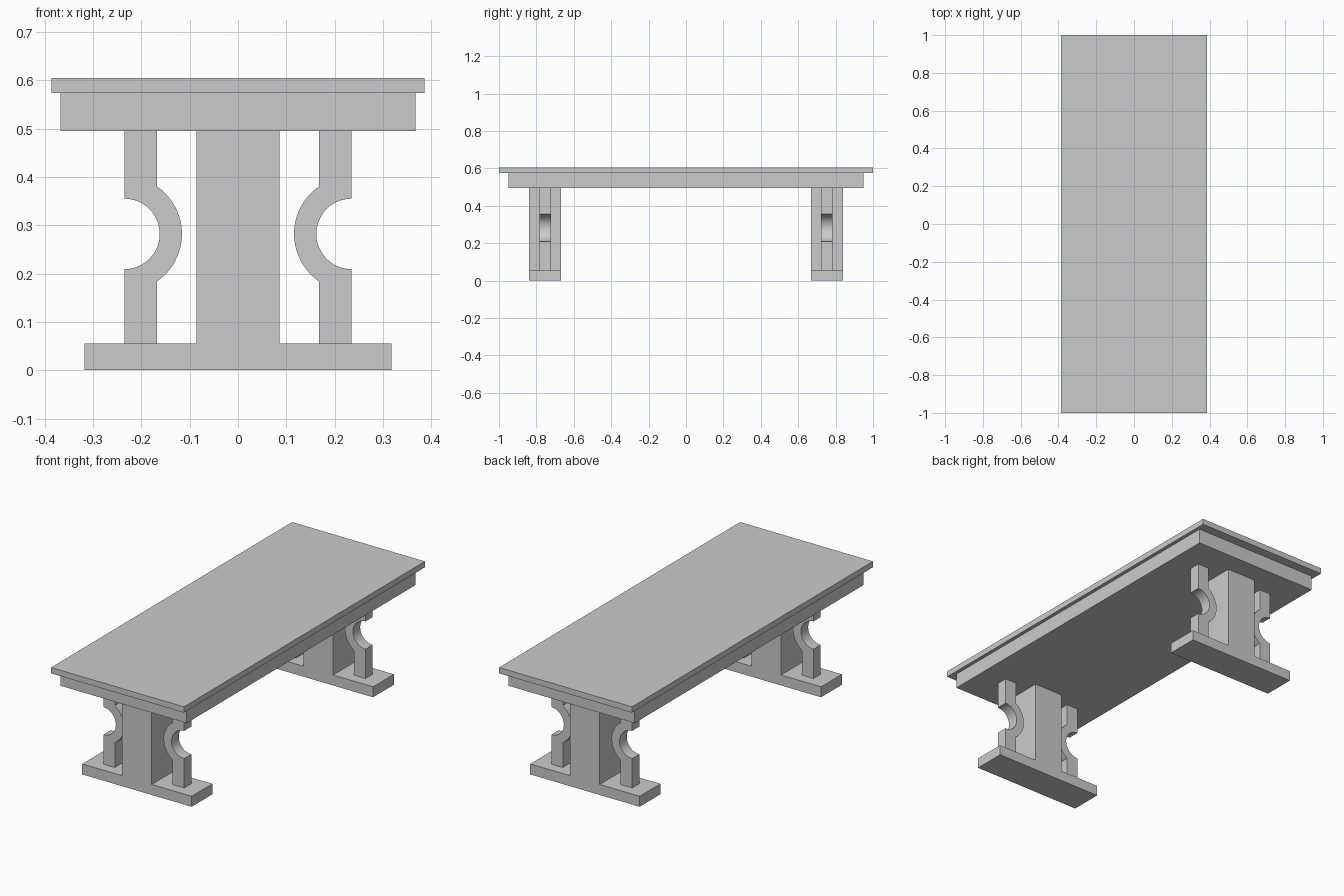
import bpy, bmesh, math

if "Cube" in bpy.data.objects:
    bpy.data.objects.remove(bpy.data.objects["Cube"])


def box(name, x, y, z0, z1, cy=0.0):
    """Box from half sizes x, y and a height range."""
    bm = bmesh.new()
    bmesh.ops.create_cube(bm, size=1)
    for v in bm.verts:
        v.co = (v.co.x * 2 * x, v.co.y * 2 * y + cy, z0 if v.co.z < 0 else z1)
    me = bpy.data.meshes.new(name)
    bm.to_mesh(me)
    bm.free()
    ob = bpy.data.objects.new(name, me)
    bpy.context.collection.objects.link(ob)
    return ob


def arc(cx, cz, r, a0, a1, n=24):
    return [(cx + r * math.cos(a0 + (a1 - a0) * i / n),
             cz + r * math.sin(a0 + (a1 - a0) * i / n)) for i in range(n + 1)]


def bracket(name, side, cy):
    """Flat upright with a C-shaped bow toward the post."""
    xi, xo, z0, z1, cz = 0.168, 0.235, 0.055, 0.495, 0.282
    r_out, r_in, half = 0.119, 0.073, 0.03
    a = math.acos((xi - xo) / r_out)
    pts = [(xo, z1), (xi, z1)]
    pts += arc(xo, cz, r_out, a, 2 * math.pi - a)
    pts += [(xi, z0), (xo, z0)]
    pts += arc(xo, cz, r_in, 1.5 * math.pi, 0.5 * math.pi)
    bm = bmesh.new()
    face = bm.faces.new([bm.verts.new((side * x, cy - half, z)) for x, z in pts])
    ext = bmesh.ops.extrude_face_region(bm, geom=[face])
    moved = [g for g in ext["geom"] if isinstance(g, bmesh.types.BMVert)]
    bmesh.ops.translate(bm, verts=moved, vec=(0, 2 * half, 0))
    bmesh.ops.recalc_face_normals(bm, faces=bm.faces)
    me = bpy.data.meshes.new(name)
    bm.to_mesh(me)
    bm.free()
    ob = bpy.data.objects.new(name, me)
    bpy.context.collection.objects.link(ob)
    bpy.ops.object.select_all(action='DESELECT')
    ob.select_set(True)
    bpy.context.view_layer.objects.active = ob
    bpy.ops.object.shade_smooth_by_angle(angle=math.radians(30))


# Table top and the solid apron below it
box("table_top", 0.386, 1.0, 0.574, 0.605)
box("apron", 0.367, 0.95, 0.495, 0.574)

# Two trestles: foot, square post and a pair of bowed brackets
for end, cy in (("front", -0.753), ("back", 0.753)):
    box(end + "_foot", 0.318, 0.086, 0.0, 0.055, cy)
    box(end + "_post", 0.086, 0.086, 0.055, 0.495, cy)
    for label, side in (("left", -1), ("right", 1)):
        bracket(f"{end}_{label}_bracket", side, cy)
